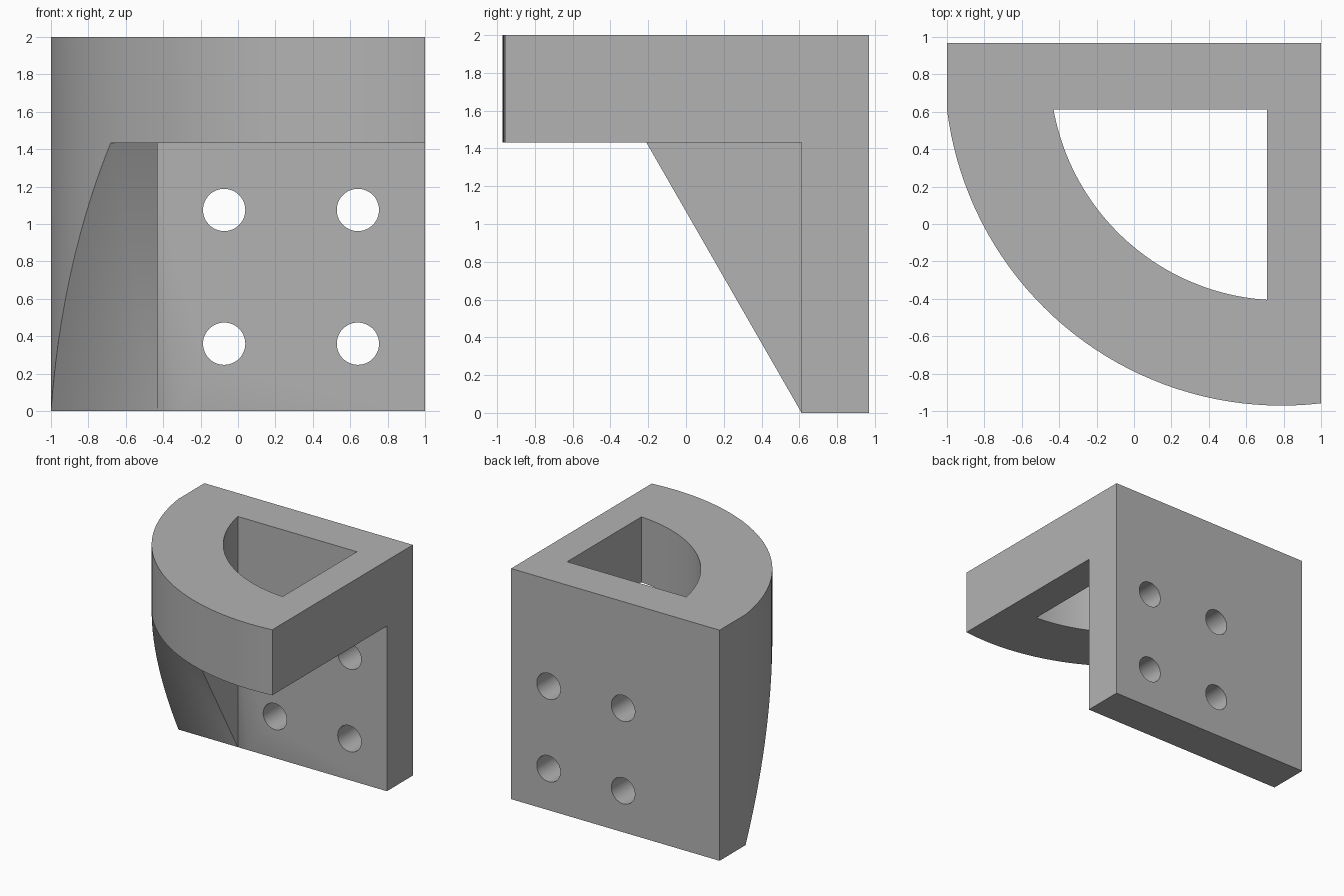
import bpy, bmesh, math
from mathutils import Vector

cube = bpy.data.objects.get("Cube")
if cube:
    bpy.data.objects.remove(cube, do_unlink=True)

CENTRE = (0.79, 0.832)
OUTER, INNER = 1.803, 1.24
WALL_Y, BACK_Y, SHELF_Z = 0.612, 0.968, 1.432

grey = bpy.data.materials.new("plain_grey")
grey.use_nodes = True
colour = (0.45, 0.45, 0.45, 1)
grey.diffuse_color = colour
grey.node_tree.nodes["Principled BSDF"].inputs["Base Color"].default_value = colour


def prism(name, points, direction):
    """Extrude a closed planar outline along a direction."""
    bm = bmesh.new()
    face = bm.faces.new([bm.verts.new(p) for p in points])
    ext = bmesh.ops.extrude_face_region(bm, geom=[face])
    verts = [v for v in ext["geom"] if isinstance(v, bmesh.types.BMVert)]
    bmesh.ops.translate(bm, verts=verts, vec=Vector(direction))
    bmesh.ops.recalc_face_normals(bm, faces=bm.faces)
    mesh = bpy.data.meshes.new(name)
    bm.to_mesh(mesh)
    bm.free()
    mesh.materials.append(grey)
    obj = bpy.data.objects.new(name, mesh)
    bpy.context.collection.objects.link(obj)
    return obj


def arc(radius, x_end, z, steps=40):
    """Arc about the shared centre, from the wall plane round to x_end."""
    cx, cy = CENTRE
    a0 = math.pi + math.asin((cy - WALL_Y) / radius)
    a1 = 1.5 * math.pi + math.asin((x_end - cx) / radius)
    angles = [a0 + (a1 - a0) * i / steps for i in range(steps + 1)]
    return [(cx + radius * math.cos(a), cy + radius * math.sin(a), z) for a in angles]


# Solid block with the curved front
outline = arc(OUTER, 1, 0) + [(1, BACK_Y, 0), (-1, BACK_Y, 0)]
outline[0] = (-1, WALL_Y, 0)
bracket = prism("wall_bracket", outline, (0, 0, 2))

# Space under the shelf, to the left of the gusset
pocket = arc(INNER, 0.712, 1.2)
gusset_x = pocket[0][0]
void = prism("under_shelf_cutter",
             [(gusset_x, WALL_Y, -1), (2, WALL_Y, -1), (2, -2, -1), (gusset_x, -2, -1)],
             (0, 0, 1 + SHELF_Z))

# Slope on the front of the gusset
run = (WALL_Y + 0.21) / SHELF_Z
slope = prism("gusset_slope_cutter",
              [(-2, WALL_Y + run, -1), (-2, -0.21, SHELF_Z), (-2, -2, SHELF_Z), (-2, -2, -1)],
              (gusset_x + 2.1, 0, 0))
# Keep the slope cutter clear of the wall plate below the floor
for v in slope.data.vertices:
    if v.co.y > WALL_Y:
        v.co.y, v.co.z = WALL_Y + run * 0.1, -0.1

# Opening through the shelf
opening = prism("shelf_opening_cutter", pocket + [(0.712, WALL_Y, 1.2)], (0, 0, 1))

# Four screw holes through the wall plate
cutters = [void, slope, opening]
for x in (-0.074, 0.641):
    for z in (0.36, 1.075):
        ring = [(x + 0.113 * math.cos(a), 0.4, z + 0.113 * math.sin(a))
                for a in (i * math.tau / 48 for i in range(48))]
        cutters.append(prism("screw_hole_cutter", ring, (0, 0.8, 0)))

for cutter in cutters:
    mod = bracket.modifiers.new(cutter.name, "BOOLEAN")
    mod.operation, mod.solver, mod.object = "DIFFERENCE", "EXACT", cutter

# Bake the cuts and drop the cutters
bpy.context.view_layer.update()
baked = bpy.data.meshes.new_from_object(bracket.evaluated_get(bpy.context.evaluated_depsgraph_get()))
bracket.modifiers.clear()
bracket.data = baked
for cutter in cutters:
    bpy.data.objects.remove(cutter, do_unlink=True)

bpy.context.view_layer.objects.active = bracket
bracket.select_set(True)
bpy.ops.object.shade_smooth_by_angle(angle=math.radians(30))
